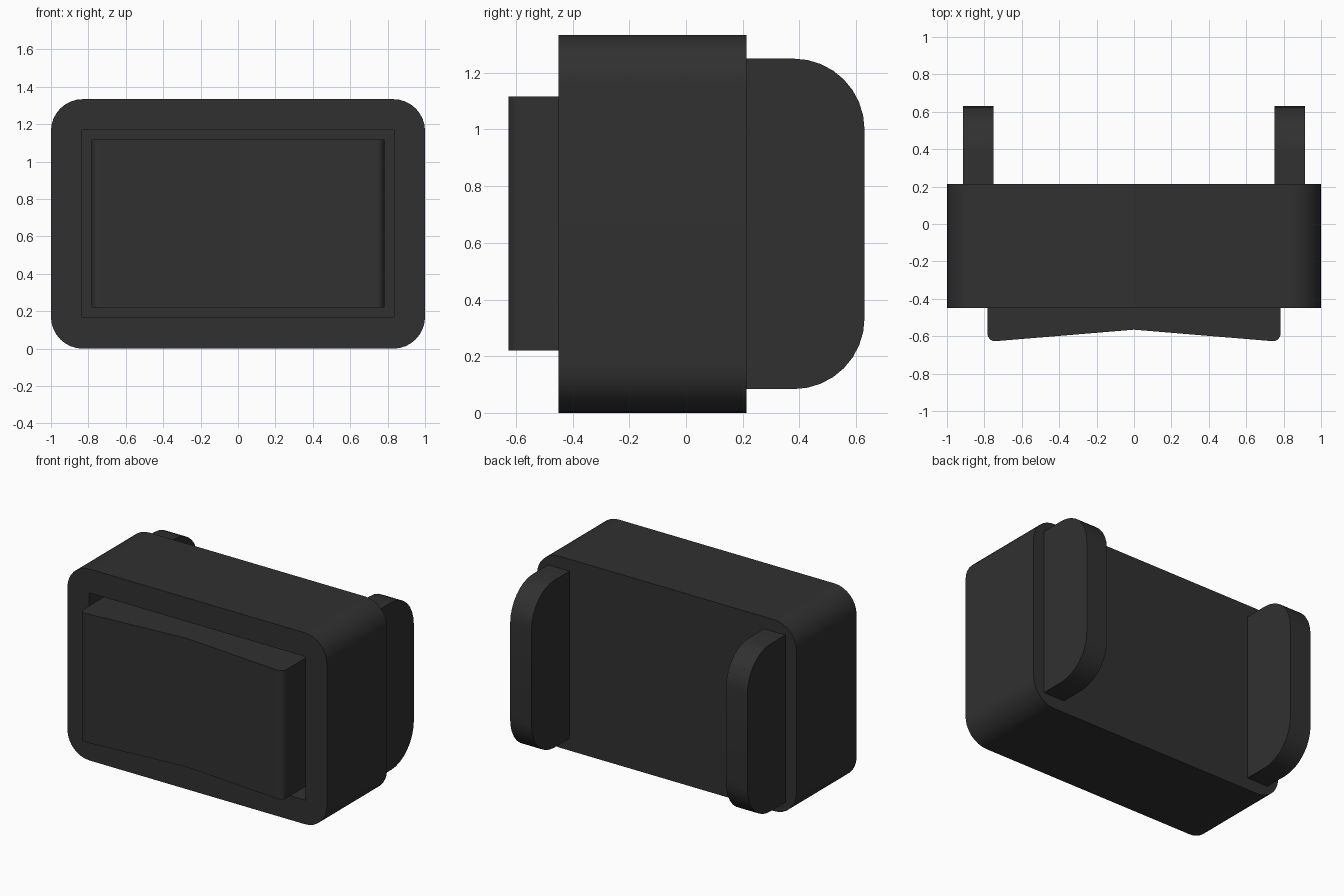
import bpy, bmesh, math
from mathutils import Vector

if "Cube" in bpy.data.objects:
    bpy.data.objects.remove(bpy.data.objects["Cube"])

mat = bpy.data.materials.new("black_plastic")
mat.diffuse_color = (0.03, 0.03, 0.03, 1)
mat.use_nodes = True
mat.node_tree.nodes["Principled BSDF"].inputs["Base Color"].default_value = mat.diffuse_color


def rounded(points, steps=8):
    """Profile from (u, v, radius) corners, each filleted with an arc."""
    out = []
    for i, (u, v, r) in enumerate(points):
        p = Vector((u, v))
        if r == 0:
            out.append(p)
            continue
        a = (Vector(points[i - 1][:2]) - p).normalized()
        b = (Vector(points[(i + 1) % len(points)][:2]) - p).normalized()
        half = a.angle(b) / 2
        centre = p + (a + b).normalized() * r / math.sin(half)
        start = p + a * r / math.tan(half) - centre
        end = p + b * r / math.tan(half) - centre
        sweep = math.pi - 2 * half
        for k in range(steps + 1):
            t = k / steps
            out.append(centre + (start * math.sin((1 - t) * sweep)
                                 + end * math.sin(t * sweep)) / math.sin(sweep))
    return out


def prism(name, profile, axis, lo, hi):
    """Extrude a 2D profile along the given axis from lo to hi."""
    bm = bmesh.new()
    place = {"x": lambda p, d: (d, p.x, p.y),
             "y": lambda p, d: (p.x, d, p.y),
             "z": lambda p, d: (p.x, p.y, d)}[axis]
    rings = [[bm.verts.new(place(p, d)) for p in profile] for d in (lo, hi)]
    n = len(profile)
    bm.faces.new(rings[0])
    bm.faces.new(rings[1])
    for i in range(n):
        j = (i + 1) % n
        bm.faces.new((rings[0][i], rings[0][j], rings[1][j], rings[1][i]))
    bmesh.ops.recalc_face_normals(bm, faces=bm.faces)
    mesh = bpy.data.meshes.new(name)
    bm.to_mesh(mesh)
    bm.free()
    mesh.materials.append(mat)
    obj = bpy.data.objects.new(name, mesh)
    bpy.context.collection.objects.link(obj)
    return obj


def activate(obj):
    bpy.ops.object.select_all(action="DESELECT")
    obj.select_set(True)
    bpy.context.view_layer.objects.active = obj


def rect(u0, u1, v0, v1, r=0):
    return rounded([(u0, v0, r), (u1, v0, r), (u1, v1, r), (u0, v1, r)])


# Housing with a recess in the front
housing = prism("housing", rect(-1, 1, 0, 1.334, 0.17), "y", -0.45, 0.213)
cutter = prism("recess_cutter", rect(-0.835, 0.835, 0.168, 1.168), "y", -0.6, -0.12)
cutter.hide_render = True
cut = housing.modifiers.new("recess", "BOOLEAN")
cut.operation = "DIFFERENCE"
cut.solver = "EXACT"
cut.object = cutter
activate(housing)
bpy.ops.object.modifier_apply(modifier=cut.name)
bpy.data.objects.remove(cutter)

# Rocker with a shallow V-shaped front and rounded ends
rocker = prism("rocker", rounded([(-0.783, -0.12, 0), (-0.783, -0.63, 0.04),
                                  (0, -0.565, 0), (0.783, -0.63, 0.04),
                                  (0.783, -0.12, 0)]), "z", 0.22, 1.117)

# Mounting tabs on the back
tab_profile = rounded([(0.213, 0.084, 0), (0.63, 0.084, 0.25),
                       (0.63, 1.25, 0.25), (0.213, 1.25, 0)])
tabs = [prism(name, tab_profile, "x", min(s * 0.75, s * 0.915), max(s * 0.75, s * 0.915))
        for name, s in (("left_tab", -1), ("right_tab", 1))]

# Smooth rounded corners, keep edges sharp
for obj in [housing, rocker] + tabs:
    activate(obj)
    bpy.ops.object.shade_smooth_by_angle(angle=math.radians(30))
